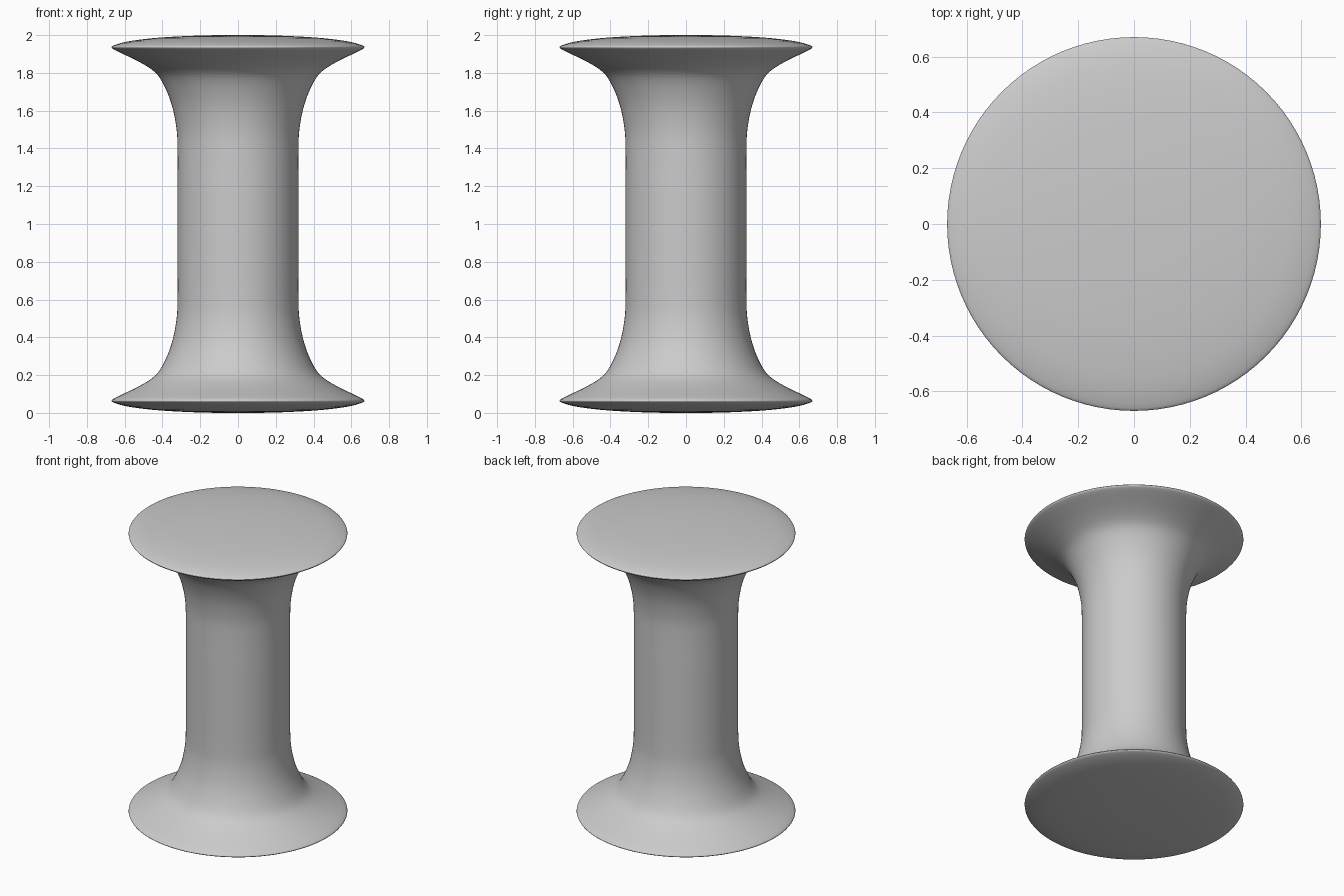
import bpy, bmesh, math
from mathutils import Vector

if "Cube" in bpy.data.objects:
    bpy.data.objects.remove(bpy.data.objects["Cube"])

# Half profile (radius, height), from mid shaft up to the domed top centre
half = [(0.32, 1.0), (0.32, 1.2), (0.32, 1.4), (0.325, 1.5), (0.345, 1.61),
        (0.376, 1.70), (0.415, 1.775), (0.46, 1.82), (0.53, 1.862),
        (0.60, 1.896), (0.65, 1.92), (0.669, 1.934), (0.66, 1.945),
        (0.60, 1.963), (0.52, 1.976), (0.40, 1.988), (0.20, 1.998), (0.0, 2.0)]


def smooth_curve(points, steps):
    """Catmull-Rom interpolation through the profile points."""
    p = [Vector(q) for q in points]
    p = [p[0] * 2 - p[1]] + p + [Vector((-p[-2].x, p[-2].y))]
    out = []
    for a, b, c, d in zip(p, p[1:], p[2:], p[3:]):
        for i in range(steps):
            t = i / steps
            out.append(0.5 * (2 * b + (c - a) * t + (2 * a - 5 * b + 4 * c - d) * t * t
                              + (3 * b - a - 3 * c + d) * t ** 3))
    return out + [p[-2]]


upper = smooth_curve(half, 3)
lower = [Vector((q.x, 2 - q.y)) for q in reversed(upper[1:])]
profile = lower + upper

# Spool: revolve the whole profile around z
bm = bmesh.new()
verts = [bm.verts.new((q.x, 0, q.y)) for q in profile]
edges = [bm.edges.new(pair) for pair in zip(verts, verts[1:])]
bmesh.ops.spin(bm, geom=verts + edges, cent=(0, 0, 0), axis=(0, 0, 1),
               angle=2 * math.pi, steps=96, use_duplicate=False)
bmesh.ops.remove_doubles(bm, verts=bm.verts, dist=1e-5)
bmesh.ops.recalc_face_normals(bm, faces=bm.faces)
for f in bm.faces:
    f.smooth = True
mesh = bpy.data.meshes.new("spool")
bm.to_mesh(mesh)
bm.free()
spool = bpy.data.objects.new("spool", mesh)
bpy.context.collection.objects.link(spool)
